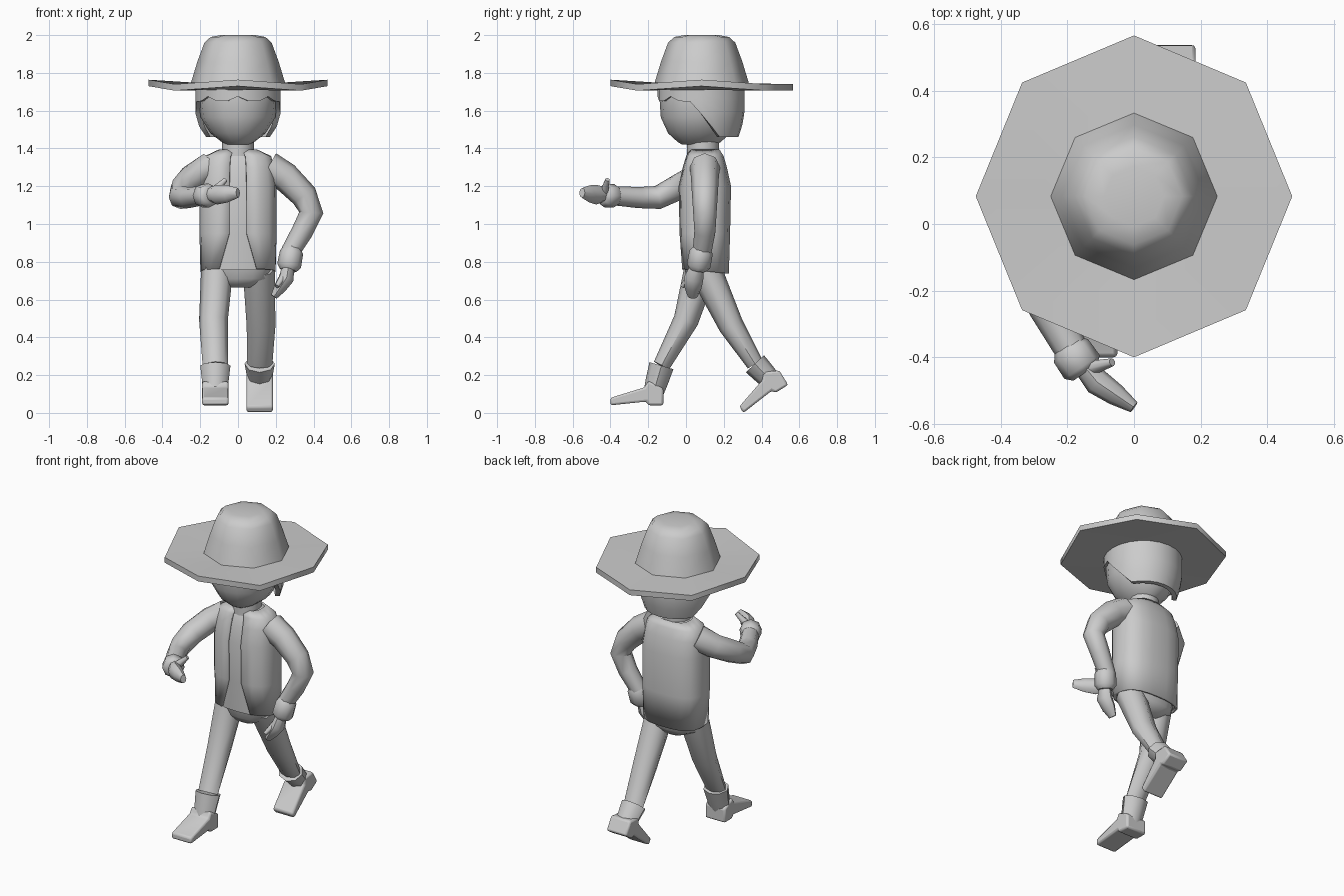
import bpy, bmesh
from math import sin, cos, pi, radians
from mathutils import Vector, Matrix

default_cube = bpy.data.objects.get("Cube")
if default_cube:
    bpy.data.objects.remove(default_cube, do_unlink=True)

grey = bpy.data.materials.new("plain grey")
grey.use_nodes = True
shade = (.6, .6, .6, 1)
grey.diffuse_color = shade
grey.node_tree.nodes["Principled BSDF"].inputs["Base Color"].default_value = shade

X, Y, Z = Vector((1, 0, 0)), Vector((0, 1, 0)), Vector((0, 0, 1))


def skin(name, rings, closed=True, caps=True):
    """Join equal-length rings of points into one smooth surface."""
    bm = bmesh.new()
    rows = [[bm.verts.new(point) for point in ring] for ring in rings]
    count = len(rows[0])
    for lower, upper in zip(rows, rows[1:]):
        for i in range(count if closed else count - 1):
            j = (i + 1) % count
            bm.faces.new((lower[i], lower[j], upper[j], upper[i]))
    if caps:
        bm.faces.new(rows[0])
        bm.faces.new(rows[-1])
    bmesh.ops.recalc_face_normals(bm, faces=bm.faces)
    mesh = bpy.data.meshes.new(name)
    bm.to_mesh(mesh)
    bm.free()
    mesh.materials.append(grey)
    obj = bpy.data.objects.new(name, mesh)
    bpy.context.collection.objects.link(obj)
    bpy.ops.object.select_all(action="DESELECT")
    obj.select_set(True)
    bpy.context.view_layer.objects.active = obj
    bpy.ops.object.shade_smooth_by_angle(angle=radians(50))
    return obj


def signed_power(value, power):
    return abs(value) ** power * (1 if value >= 0 else -1)


def level(z, width, depth, centre=.1, count=16, power=1, gap=None):
    """Horizontal ring; a gap in degrees leaves it open at the front."""
    points = []
    for i in range(count):
        if gap is None:
            turn = 2 * pi * i / count
        else:
            opening = radians(gap)
            turn = opening - pi / 2 + 2 * (pi - opening) * i / (count - 1)
        points.append(Vector((width * signed_power(cos(turn), power),
                              centre + depth * signed_power(sin(turn), power), z)))
    return points


def tube(name, points, radii, ref, count=8):
    """Sweep ellipses along a path; each radius pair is (along ref, across)."""
    points = [Vector(point) for point in points]
    rings = []
    for k, (point, (wide, thin)) in enumerate(zip(points, radii)):
        along = points[min(k + 1, len(points) - 1)] - points[max(k - 1, 0)]
        across = along.cross(ref).normalized()
        side = across.cross(along).normalized()
        rings.append([point + side * wide * cos(2 * pi * i / count)
                      + across * thin * sin(2 * pi * i / count) for i in range(count)])
    return skin(name, rings)


def limb(name, points, start, end, ref):
    """Tube whose radius pair blends evenly from start to end."""
    last = len(points) - 1
    radii = [Vector(start).lerp(Vector(end), k / last) for k in range(last + 1)]
    return tube(name, points, radii, ref)


def cuff(name, top, bottom, ref):
    top, bottom = Vector(top), Vector(bottom)
    steps = ((0, .046), (.2, .062), (.8, .064), (1, .045))
    tube(name, [top.lerp(bottom, t) for t, r in steps], [(r, r) for t, r in steps], ref)


def hand(side, wrist, palm, tip, thumb, ref):
    wrist, palm, tip, thumb = map(Vector, (wrist, palm, tip, thumb))
    tube(side + "_hand", [wrist, palm, palm.lerp(tip, .5), tip],
         [(.035, .032), (.052, .04), (.045, .033), (.026, .018)], ref)
    limb(side + "_thumb", [wrist.lerp(palm, .3), thumb], (.028, .025), (.012, .012), ref)


def boot(side, top, ankle, pitch):
    """Flared shaft over a heeled foot that tips forward by the pitch."""
    top, ankle = Vector(top), Vector(ankle)
    turn = Matrix.Rotation(radians(pitch), 3, "X")
    heel = ankle + turn @ Vector((0, -.02, -.04))
    tube(side + "_boot_shaft", [top, top.lerp(heel, .5), heel],
         [(.08, .066), (.07, .06), (.066, .05)], X)
    outline = ((-.24, -.08), (-.24, -.04), (-.06, .015), (-.04, .05), (.04, .01),
               (.04, -.08), (-.04, -.08), (-.05, -.06))
    rings = []
    for half in (-.07, .07):
        ring = [ankle + turn @ Vector((half, y, z)) for y, z in outline]
        for point in ring:
            point.z = max(point.z, 0)
        rings.append(ring)
    foot = skin(side + "_boot_foot", rings)
    soft = foot.modifiers.new("soft edges", "BEVEL")
    soft.width = .012
    soft.segments = 2


# Hat: thin upswept brim and tapering crown, eight sides
HAT_Y = .083
brim_low = level(1.73, .475, .483, HAT_Y, 8)
for i, point in enumerate(brim_low):
    if i % 2 or i == 2:
        point.z -= .024
brim_high = [point + Z * .034 for point in brim_low]
crown = ((.25, 1.745), (.215, 1.86), (.178, 1.96), (.145, 1.99), (.09, 2))
skin("hat", [level(1.71, .24, .24, HAT_Y, 8), brim_low, brim_high]
     + [level(z, r, r, HAT_Y, 8) for r, z in crown])

# Head narrowing to the chin, and neck
head = []
for step in (0, .06, .25, .6, 1, 1.3):
    full = 1 - .7 * max(0, 1 - step) ** 3
    head.append(level(1.42 + .24 * step, .207 * full, .21 * full ** .7, .07))
skin("head", head)
skin("neck", [level(z, .085, .085, .09) for z in (1.36, 1.44)])

# Hair: shell with a ragged fringe, sweeping down to the nape
hair = []
for drop, inset in ((0, 1), (.25, 1), (.5, 1), (.75, 1), (1, 1), (1, .86)):
    ring = []
    for i, point in enumerate(level(1.73, .226, .23, .08, 24)):
        sweep = min(max((point.y - .02) / .17, 0), 1)
        edge = 1.65 - .19 * sweep + (.025 if i % 3 == 0 and point.y < 0 else 0)
        height = point.z + (edge - point.z) * drop
        tuck = max(0, 1.6 - height)
        scale = inset * (1 - .3 * tuck - 5 * tuck ** 2)
        ring.append((point.x * scale, .08 + (point.y - .08) * scale, height))
    hair.append(ring)
skin("hair", hair, caps=False)

# Shirt, and an open vest around it that parts towards the hem
torso = ((.76, .2, .128), (.95, .204, .135), (1.2, .203, .14), (1.3, .193, .118),
         (1.36, .175, .1), (1.395, .1, .078))
skin("shirt", [level(z - .004, width - .01, depth - .01, power=.75)
               for z, width, depth in torso])
panels = [level(z, width, depth, count=18, power=.75, gap=8 + 80 * max(0, .95 - z))
          for z, width, depth in torso]
for point in panels[0]:
    point.z -= point.y / 10
vest = skin("vest", panels, closed=False, caps=False)
cloth = vest.modifiers.new("cloth", "SOLIDIFY")
cloth.thickness = .014

# Hips, legs in mid stride, and boots
skin("hips", [level(z, width, depth, power=.8) for z, width, depth in (
    (.665, .07, .06), (.71, .165, .1), (.8, .185, .11))])
thigh, shin = (.085, .088), (.067, .045)
right_ankle, left_ankle = (-.12, -.13, .25), (.115, .365, .26)
limb("right_leg", [(-.11, .08, .77), (-.13, 0, .49), right_ankle], thigh, shin, X)
limb("left_leg", [(.11, .1, .76), (.122, .24, .46), left_ankle], thigh, shin, X)
boot("right", right_ankle, (-.12, -.16, .12), 0)
boot("left", left_ankle, (.115, .465, .195), 32)

# Left arm: hanging, elbow out
shoulder, wrist = (.08, .085), (.05, .05)
limb("left_sleeve", [(.16, .1, 1.3), (.25, .1, 1.25), (.35, .1, 1.15), (.388, .1, 1.06),
                     (.34, .1, .96), (.275, .085, .85)], shoulder, wrist, Y)
cuff("left_cuff", (.288, .085, .875), (.266, .062, .755), Y)
hand("left", (.268, .06, .78), (.255, .04, .71), (.19, .035, .615), (.205, -.02, .67), Y)

# Right arm: raised, forearm reaching forward and inward
limb("right_sleeve", [(-.15, .1, 1.3), (-.235, .055, 1.25), (-.29, -.05, 1.19),
                      (-.303, -.15, 1.14), (-.26, -.25, 1.14), (-.18, -.39, 1.15)],
     shoulder, wrist, Z)
cuff("right_cuff", (-.2, -.365, 1.15), (-.145, -.445, 1.15), Z)
hand("right", (-.155, -.42, 1.16), (-.11, -.475, 1.155), (0, -.55, 1.165),
     (-.065, -.415, 1.235), Z)
